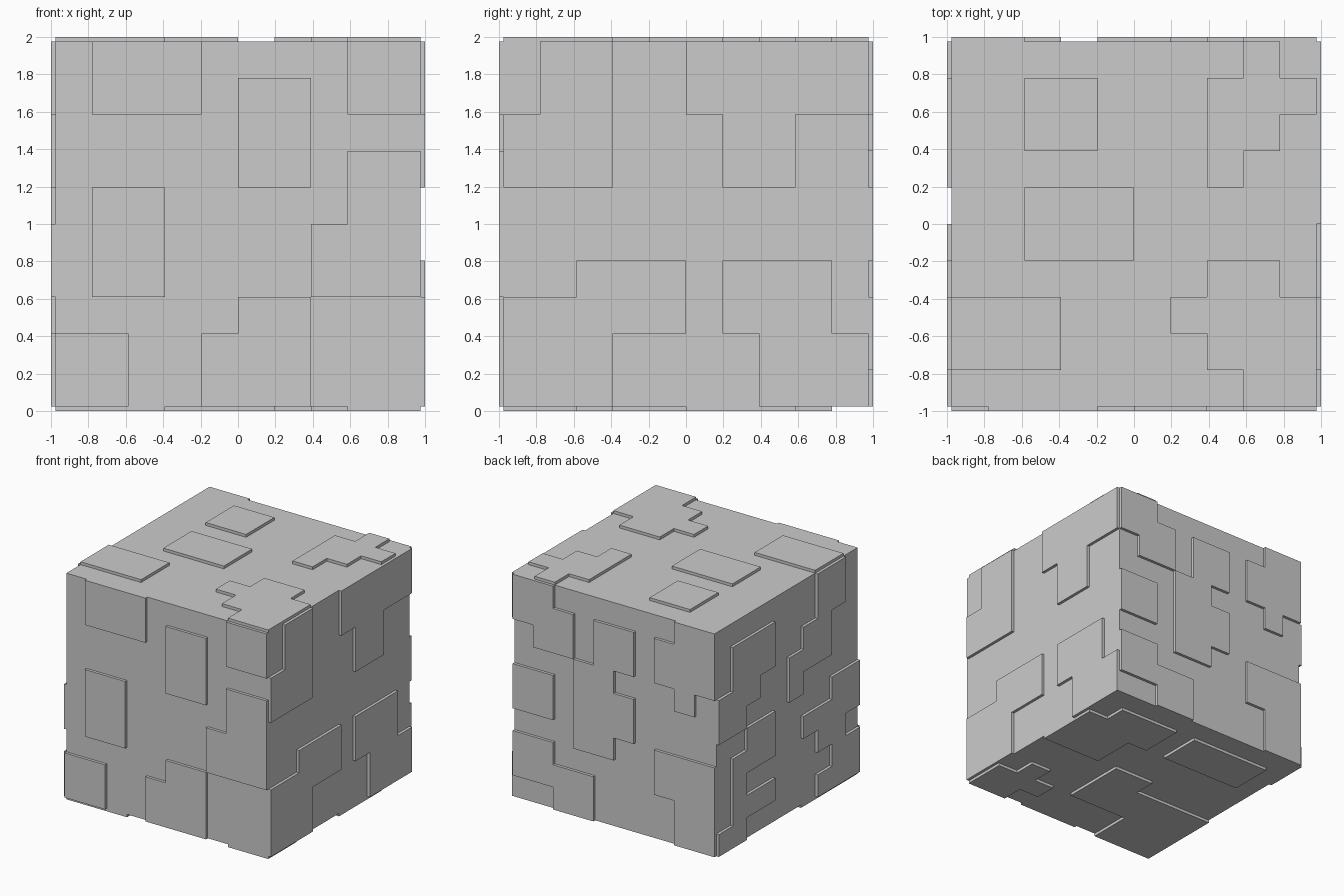
import bpy, bmesh
from mathutils import Vector as V

if "Cube" in bpy.data.objects:
    bpy.data.objects.remove(bpy.data.objects["Cube"])

H = 0.975        # half size of the core cube
STEP = 0.195     # ten cells per side
T = 0.025        # panel thickness
C = V((0, 0, 1))
X, Y, Z = V((1, 0, 0)), V((0, 1, 0)), V((0, 0, 1))

# Each panel: first column, then per column pairs of first/last raised row
SIDES = {
    "front": (X, Z, -Y, ["1 89 89 89", "5 68 68", "8 89 89", "1 35 35",
                         "7 34 36 36", "4 01 02 02", "0 01 01"]),
    "right": (Y, Z, X, ["0 67 69 69", "5 89 69 69", "7 89 89 89",
                        "0 02 02 03 23 23", "6 23 03 03 01"]),
    "top": (X, Y, Z, ["2 78 78", "2 45 45 45", "0 12 12 12",
                      "7 68 79 88", "6 22 13 03 02"]),
    "back": (-X, Z, Y, ["0 89 79 78", "3 36 38 7845", "0 45 45",
                        "0 12 12 01 01", "7 78 69 79", "7 23 03 03"]),
    "left": (-Y, Z, -X, ["0 56 58 68 78", "1 23 34 34", "0 00 01 11 11",
                         "5 56 67 69 89", "6 33 23 24 34", "7 00 01 01"]),
    "bottom": (-X, -Y, -Z, ["0 24 14 14 12", "5 12 12 12 12", "4 57 57 67",
                            "7 69 69 69", "0 89 79 88"]),
}


def cells_of(code):
    first, *cols = code.split()
    cells = set()
    for i, spans in enumerate(cols):
        for k in range(0, len(spans), 2):
            for r in range(int(spans[k]), int(spans[k + 1]) + 1):
                cells.add((int(first) + i, r))
    return cells


def add_panel(name, u, v, n, code):
    bm = bmesh.new()
    cells = cells_of(code)

    def vert(i, j, h):
        return bm.verts.new(C + u * (i * STEP - H) + v * (j * STEP - H) + n * (H + h))

    for i, j in sorted(cells):
        ring = [(i, j), (i + 1, j), (i + 1, j + 1), (i, j + 1)]
        bm.faces.new([vert(a, b, T) for a, b in ring])
        # side walls only where the neighbouring cell is not raised
        for k, (di, dj) in enumerate([(0, -1), (1, 0), (0, 1), (-1, 0)]):
            if (i + di, j + dj) not in cells:
                p, q = ring[k], ring[(k + 1) % 4]
                bm.faces.new([vert(*p, 0), vert(*q, 0), vert(*q, T), vert(*p, T)])
    if u.cross(v).dot(n) < 0:
        bmesh.ops.reverse_faces(bm, faces=bm.faces[:])
    bmesh.ops.remove_doubles(bm, verts=bm.verts[:], dist=1e-4)
    bmesh.ops.dissolve_limit(bm, angle_limit=0.02, verts=bm.verts[:], edges=bm.edges[:])
    me = bpy.data.meshes.new(name)
    bm.to_mesh(me)
    bm.free()
    bpy.context.collection.objects.link(bpy.data.objects.new(name, me))


# Core cube
bpy.ops.mesh.primitive_cube_add(size=2 * H, location=C)
bpy.context.object.name = "core_cube"

# Raised stepped panels on all six sides
for side, (u, v, n, codes) in SIDES.items():
    for k, code in enumerate(codes):
        add_panel(f"{side}_panel_{k + 1}", u, v, n, code)
